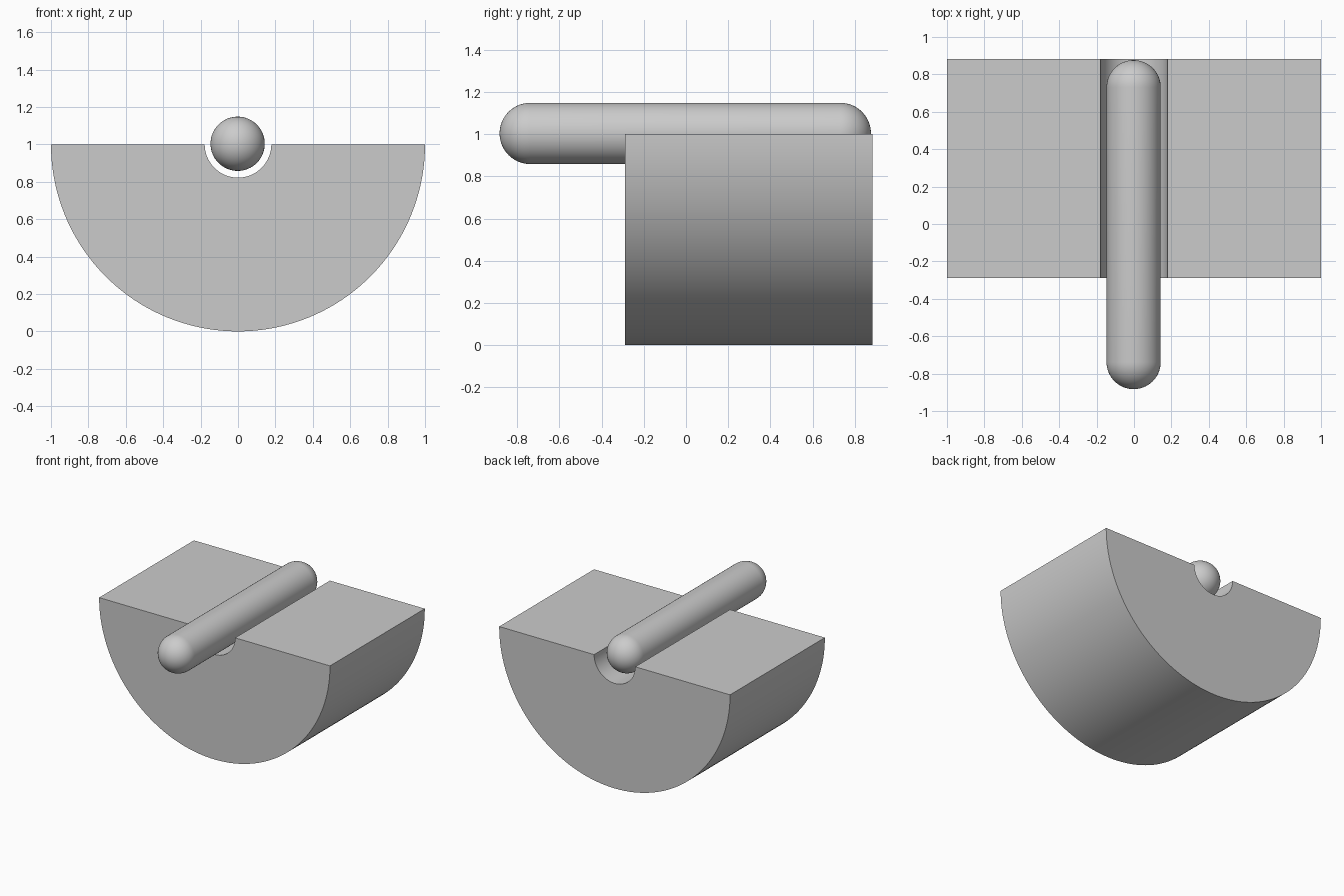
import bpy, bmesh
from math import sin, cos, pi, radians
from mathutils import Matrix

if "Cube" in bpy.data.objects:
    bpy.data.objects.remove(bpy.data.objects["Cube"])


def add_object(name, bm):
    bmesh.ops.recalc_face_normals(bm, faces=bm.faces)
    mesh = bpy.data.meshes.new(name)
    bm.to_mesh(mesh)
    bm.free()
    obj = bpy.data.objects.new(name, mesh)
    bpy.context.collection.objects.link(obj)
    bpy.ops.object.select_all(action='DESELECT')
    bpy.context.view_layer.objects.active = obj
    obj.select_set(True)
    bpy.ops.object.shade_smooth_by_angle(angle=radians(30))
    return obj


def arc(radius, steps):
    # lower half circle around z = 1, from left to right
    return [(radius * cos(pi + pi * i / steps), 1 + radius * sin(pi + pi * i / steps))
            for i in range(steps + 1)]


# Half-round block with a groove along its flat top
FRONT, BACK, STEPS = -0.29, 0.883, 96
bm = bmesh.new()
outer, inner = arc(1.0, STEPS), arc(0.178, STEPS)
rings = [[bm.verts.new((x, y, z)) for x, z in pts]
         for pts, y in ((outer, FRONT), (inner, FRONT), (inner, BACK), (outer, BACK))]
for k in range(4):
    a, b = rings[k], rings[(k + 1) % 4]
    for i in range(STEPS):
        bm.faces.new((a[i], a[i + 1], b[i + 1], b[i]))
for i in (0, STEPS):
    bm.faces.new([r[i] for r in rings])
add_object("half_round_block", bm)

# Round-ended pin: a sphere stretched apart at its middle, lying along y
RADIUS, Y0, Y1 = 0.145, -0.883, 0.876
bm = bmesh.new()
bmesh.ops.create_uvsphere(bm, u_segments=64, v_segments=32, radius=RADIUS)
middle = [e for e in bm.edges if all(abs(v.co.z) < 1e-5 for v in e.verts)]
bmesh.ops.split_edges(bm, edges=middle)
half = (Y1 - Y0) / 2 - RADIUS
for f in bm.faces:
    side = 1 if f.calc_center_median().z > 0 else -1
    for v in f.verts:
        v.tag = side > 0
for v in bm.verts:
    v.co.z += half if v.tag else -half
bmesh.ops.bridge_loops(bm, edges=[e for e in bm.edges if e.is_boundary])
bmesh.ops.transform(bm, verts=bm.verts,
                    matrix=Matrix.Translation((-0.002, (Y0 + Y1) / 2, 1.003)) @ Matrix.Rotation(pi / 2, 4, 'X'))
add_object("round_pin", bm)
